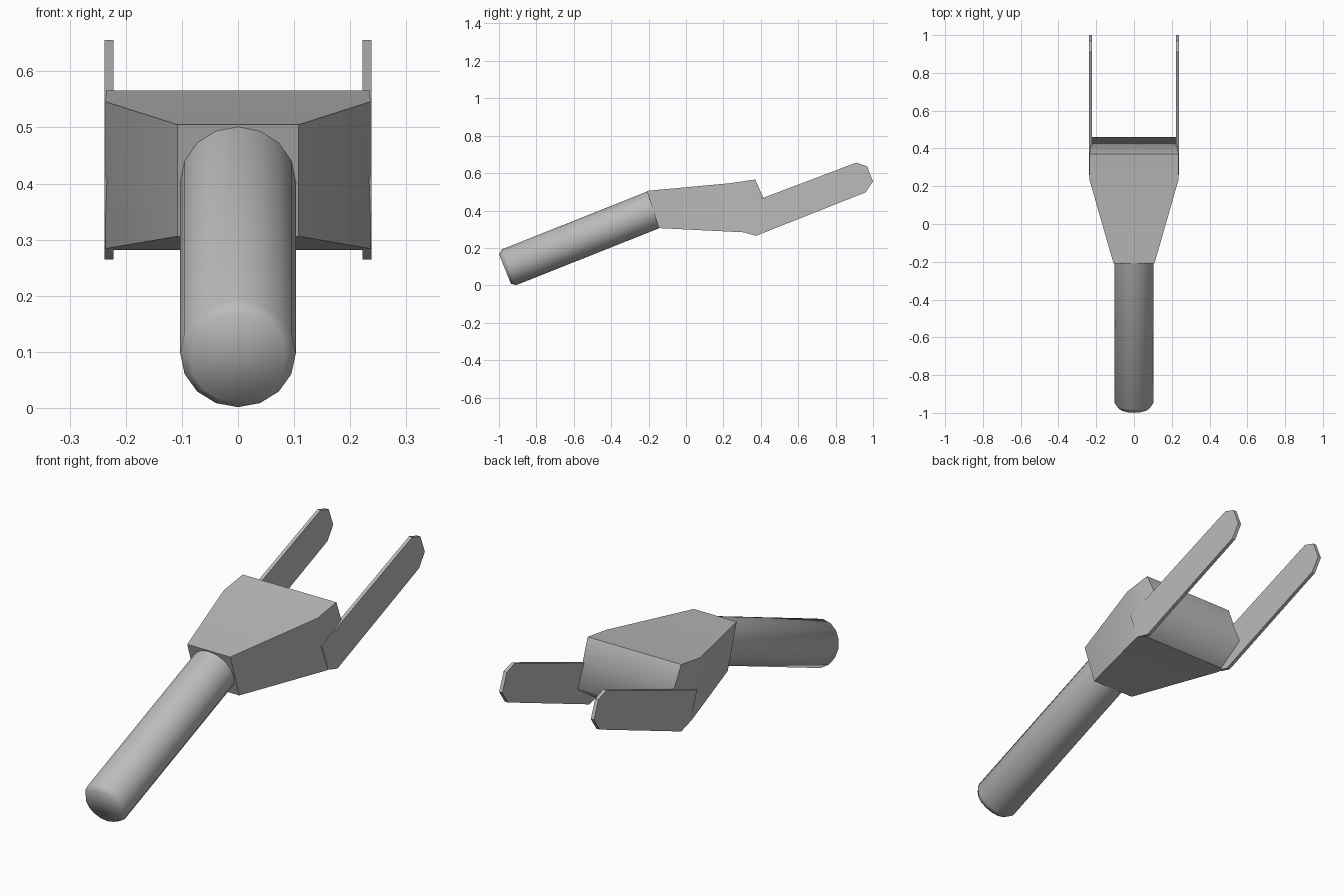
import bpy, bmesh, math
from mathutils import Vector

if "Cube" in bpy.data.objects:
    bpy.data.objects.remove(bpy.data.objects["Cube"])

grey = bpy.data.materials.new("plain grey")
grey.diffuse_color = (0.5, 0.5, 0.5, 1)
grey.use_nodes = True
grey.node_tree.nodes["Principled BSDF"].inputs["Base Color"].default_value = grey.diffuse_color


def make_object(name, bm, smooth_angle):
    bmesh.ops.recalc_face_normals(bm, faces=bm.faces)
    mesh = bpy.data.meshes.new(name)
    bm.to_mesh(mesh)
    bm.free()
    mesh.materials.append(grey)
    ob = bpy.data.objects.new(name, mesh)
    bpy.context.collection.objects.link(ob)
    bpy.context.view_layer.objects.active = ob
    ob.select_set(True)
    bpy.ops.object.shade_smooth_by_angle(angle=math.radians(smooth_angle))
    ob.select_set(False)
    return ob


def loft(name, rings, smooth_angle):
    """Skin a list of equal-length point rings and cap both ends."""
    bm = bmesh.new()
    loops = [[bm.verts.new(p) for p in ring] for ring in rings]
    n = len(loops[0])
    for a, b in zip(loops, loops[1:]):
        for i in range(n):
            j = (i + 1) % n
            bm.faces.new((a[i], a[j], b[j], b[i]))
    bm.faces.new(loops[0])
    bm.faces.new(loops[-1])
    return make_object(name, bm, smooth_angle)


# Handle: tilted round bar with a chamfered free end
start, tilt, sides = Vector((0, -0.968, 0.088)), math.radians(21.7), 16
axis = Vector((0, math.cos(tilt), math.sin(tilt)))
up = Vector((0, -math.sin(tilt), math.cos(tilt)))


def circle(t, r):
    return [start + axis * t + Vector((1, 0, 0)) * r * math.cos(a) + up * r * math.sin(a)
            for a in (2 * math.pi * i / sides for i in range(sides))]


loft("handle", [circle(0, 0.085), circle(0.025, 0.103), circle(0.86, 0.103)], 60)


# Body: wedge that widens to the back; each section is a rectangle (half width, top, bottom)
def section(w, top, bottom):
    return [(-w, *top), (w, *top), (w, *bottom), (-w, *bottom)]


body = loft("body", [
    section(0.108, (-0.21, 0.505), (-0.145, 0.306)),
    section(0.236, (0.235, 0.546), (0.30, 0.284)),
    section(0.235, (0.37, 0.566), (0.335, 0.282)),
    section(0.223, (0.372, 0.565), (0.337, 0.283)),
][:3], 25)

# Back of the body: a ridge bulging out between the top and bottom edges
bm = bmesh.new()
bm.from_mesh(body.data)
bm.faces.ensure_lookup_table()
back = max(bm.faces, key=lambda f: f.calc_center_median().y)
rails = [e for e in back.edges if abs(e.verts[0].co.x - e.verts[1].co.x) < 0.01]
cut = bmesh.ops.subdivide_edges(bm, edges=rails, cuts=1)
for v in cut["geom_inner"]:
    if isinstance(v, bmesh.types.BMVert):
        v.co = (math.copysign(0.223, v.co.x), 0.46, 0.365)
bm.to_mesh(body.data)
bm.free()

# Prongs: thin slanted plates with clipped corners, one on each side
outline = [(0.26, 0.41), (0.305, 0.29), (0.32, 0.28), (0.375, 0.265), (0.96, 0.497),
           (1.0, 0.556), (0.968, 0.637), (0.91, 0.656)]
for side, label in ((-1, "left"), (1, "right")):
    loft(label + "_prong", [[(side * x, y, z) for y, z in outline] for x in (0.222, 0.238)], 30)
